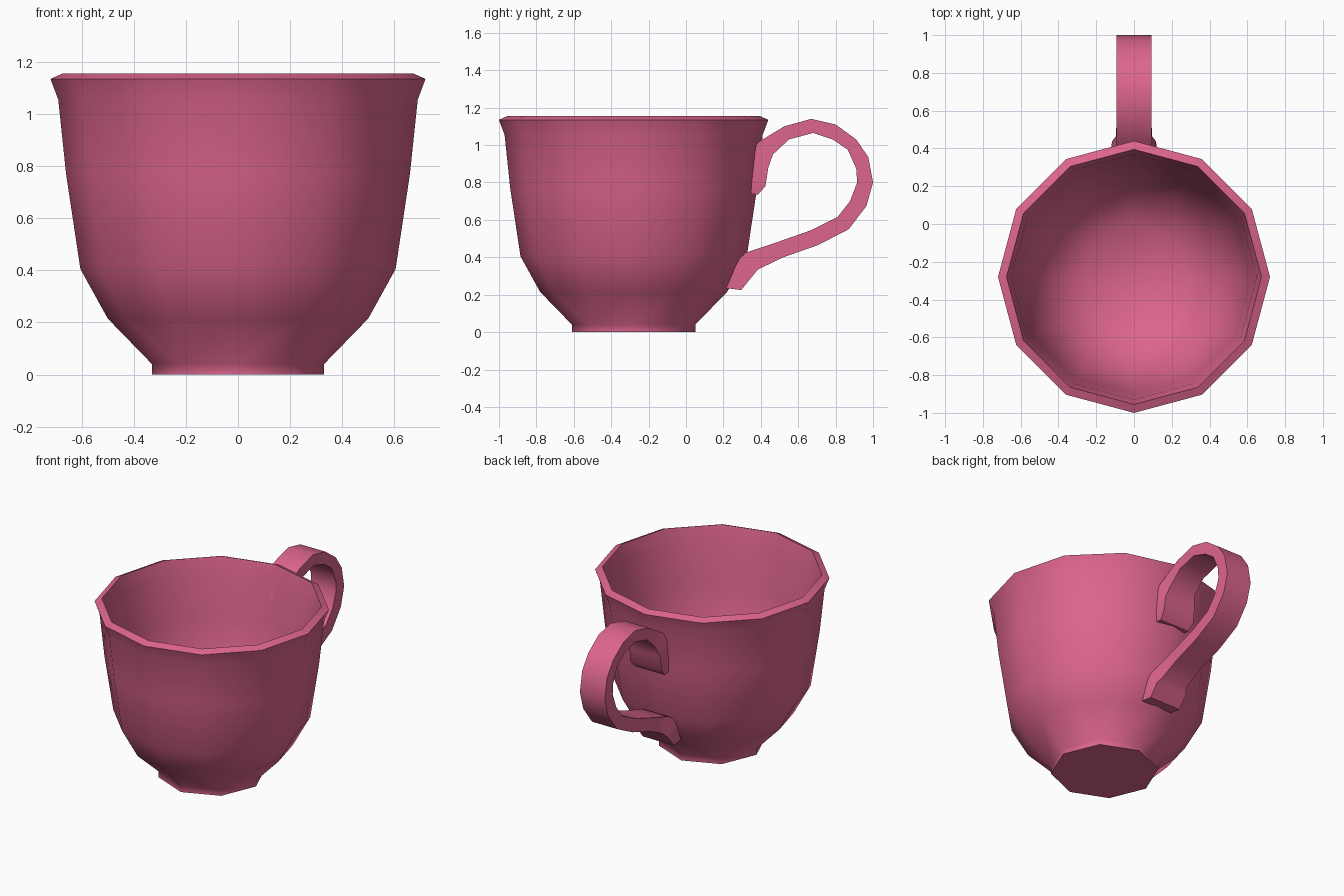
import bpy, bmesh, math

if "Cube" in bpy.data.objects:
    bpy.data.objects.remove(bpy.data.objects["Cube"])

CENTER_Y = -0.28

mat = bpy.data.materials.new("rose_glaze")
mat.diffuse_color = (0.72, 0.13, 0.27, 1)
mat.use_nodes = True
mat.node_tree.nodes["Principled BSDF"].inputs["Base Color"].default_value = mat.diffuse_color


def finish(bm, name, angle):
    bmesh.ops.recalc_face_normals(bm, faces=bm.faces)
    mesh = bpy.data.meshes.new(name)
    bm.to_mesh(mesh)
    bm.free()
    mesh.materials.append(mat)
    obj = bpy.data.objects.new(name, mesh)
    bpy.context.collection.objects.link(obj)
    bpy.ops.object.select_all(action='DESELECT')
    obj.select_set(True)
    bpy.context.view_layer.objects.active = obj
    bpy.ops.object.shade_smooth_by_angle(angle=math.radians(angle))
    return obj


def ring(bm, r, z, n):
    return [bm.verts.new((r * math.sin(2 * math.pi * i / n),
                          CENTER_Y + r * math.cos(2 * math.pi * i / n), z))
            for i in range(n)]


def join_rings(bm, a, b):
    # a has at least as many points as b; spare corners become triangles
    n, m = len(a), len(b)
    for i in range(n):
        j, k = int(i * m / n + 0.5) % m, int((i + 1) * m / n + 0.5) % m
        corners = [a[i], a[(i + 1) % n], b[k]]
        if j != k:
            corners.append(b[j])
        bm.faces.new(corners)


# Cup: eight-sided foot, twelve-sided bowl, sloped rim and inner wall
profile = [(0.33, 0.0, 8), (0.33, 0.04, 8), (0.50, 0.215, 12), (0.605, 0.405, 12),
           (0.66, 0.77, 12), (0.69, 1.055, 12), (0.72, 1.135, 12), (0.675, 1.155, 12),
           (0.65, 1.05, 12), (0.62, 0.77, 12), (0.565, 0.42, 12), (0.46, 0.24, 12),
           (0.29, 0.09, 8)]
bm = bmesh.new()
rings = [ring(bm, *p) for p in profile]
for lo, hi in zip(rings, rings[1:]):
    if len(lo) >= len(hi):
        join_rings(bm, lo, hi)
    else:
        join_rings(bm, hi, lo)
bm.faces.new(rings[0])
bm.faces.new(rings[-1])
finish(bm, "cup", 46)

# Handle: flat strap; each section is outer y, z, inner y, z, half width
sections = [
    (0.345, 0.74, 0.385, 0.735, 0.11), (0.345, 0.80, 0.425, 0.78, 0.118),
    (0.36, 0.98, 0.44, 0.88, 0.115), (0.385, 1.015, 0.465, 0.95, 0.095),
    (0.525, 1.10, 0.55, 1.03, 0.093), (0.67, 1.14, 0.68, 1.065, 0.093),
    (0.80, 1.11, 0.785, 1.03, 0.093), (0.91, 1.03, 0.865, 0.975, 0.093),
    (0.975, 0.935, 0.91, 0.875, 0.093), (1.0, 0.80, 0.915, 0.80, 0.093),
    (0.965, 0.675, 0.877, 0.70, 0.093), (0.87, 0.55, 0.81, 0.615, 0.093),
    (0.705, 0.465, 0.67, 0.545, 0.093), (0.52, 0.40, 0.485, 0.48, 0.093),
    (0.385, 0.335, 0.32, 0.425, 0.095), (0.36, 0.305, 0.28, 0.39, 0.115),
    (0.295, 0.225, 0.215, 0.235, 0.115)]
bm = bmesh.new()
loops = [[bm.verts.new(c) for c in ((-w, yo, zo), (w, yo, zo), (w, yi, zi), (-w, yi, zi))]
         for yo, zo, yi, zi, w in sections]
for a, b in zip(loops, loops[1:]):
    join_rings(bm, a, b)
bm.faces.new(loops[0])
bm.faces.new(loops[-1])
finish(bm, "handle", 50)
